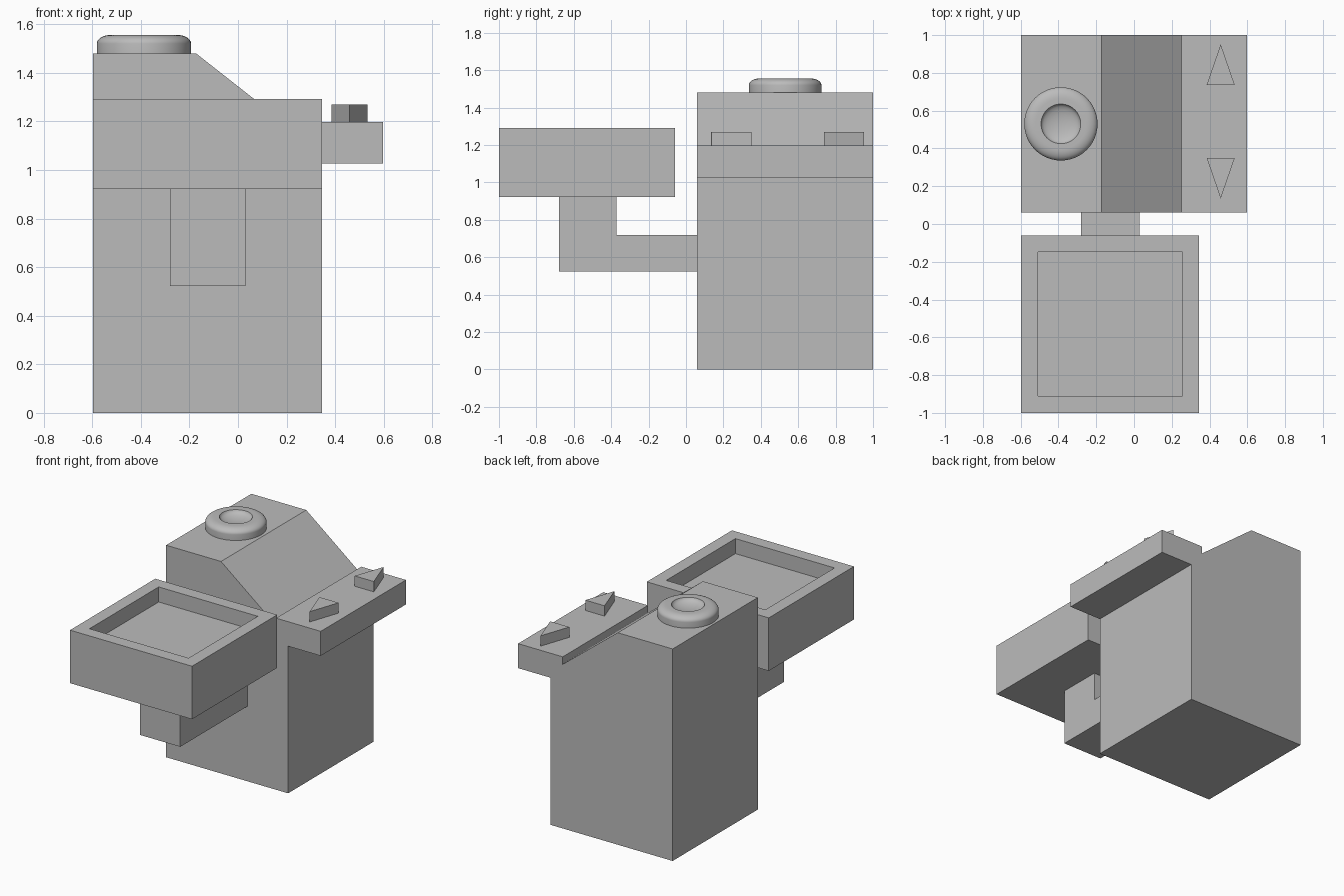
import bpy, bmesh, math
from mathutils import Matrix

if "Cube" in bpy.data.objects:
    bpy.data.objects.remove(bpy.data.objects["Cube"])

grey = bpy.data.materials.new("plain grey")
grey.diffuse_color = (0.5, 0.5, 0.5, 1)
grey.use_nodes = True
grey.node_tree.nodes["Principled BSDF"].inputs["Base Color"].default_value = grey.diffuse_color


def finish(name, bm):
    bmesh.ops.recalc_face_normals(bm, faces=bm.faces)
    me = bpy.data.meshes.new(name)
    bm.to_mesh(me)
    bm.free()
    me.materials.append(grey)
    ob = bpy.data.objects.new(name, me)
    bpy.context.collection.objects.link(ob)
    return ob


def extrude(name, points, vec):
    """Solid made by pushing a flat outline along vec."""
    bm = bmesh.new()
    face = bm.faces.new([bm.verts.new(p) for p in points])
    ext = bmesh.ops.extrude_face_region(bm, geom=[face], use_keep_orig=True)
    moved = [g for g in ext["geom"] if isinstance(g, bmesh.types.BMVert)]
    bmesh.ops.translate(bm, verts=moved, vec=vec)
    return finish(name, bm)


# Main cabinet: sloped top with the overhanging button shelf
cabinet = [(-0.597, 0), (0.345, 0), (0.345, 1.027), (0.597, 1.027), (0.597, 1.198),
           (0.252, 1.198), (0.252, 1.146), (-0.173, 1.48), (-0.597, 1.48)]
extrude("cabinet", [(x, 0.06, z) for x, z in cabinet], (0, 0.94, 0))

# L-shaped arm carrying the tray
arm = [(0.06, 0.523), (-0.68, 0.523), (-0.68, 0.922), (-0.372, 0.922),
       (-0.372, 0.72), (0.06, 0.72)]
extrude("support_arm", [(-0.28, y, z) for y, z in arm], (0.31, 0, 0))

# Tray with a square recess
bm = bmesh.new()
bmesh.ops.create_cube(bm, size=1, matrix=Matrix.Translation((-0.126, -0.53, 1.107))
                      @ Matrix.Diagonal((0.942, 0.94, 0.37, 1)))
top = max(bm.faces, key=lambda f: f.calc_center_median().z)
bmesh.ops.inset_region(bm, faces=[top], thickness=0.125)
ext = bmesh.ops.extrude_face_region(bm, geom=[top])
bmesh.ops.delete(bm, geom=[top], context='FACES_ONLY')
bmesh.ops.translate(bm, verts=[g for g in ext["geom"] if isinstance(g, bmesh.types.BMVert)],
                    vec=(0, 0, -0.105))
finish("tray", bm)

# Arrow buttons, mirrored about the shelf's middle
for name, s in (("up_button", 1), ("down_button", -1)):
    mid = 0.543
    tri = [(0.385, 0.194), (0.533, 0.194), (0.459, 0.408)]
    extrude(name, [(x, mid + s * y, 1.196) for x, y in tri], (0, 0, 0.074))

# Round knob: rounded rim and a dished centre, turned from a profile
profile = [(0, 1.475), (0.194, 1.475), (0.194, 1.52)]
for i in range(1, 9):
    a = math.radians(90 * i / 8)
    profile.append((0.134 + 0.06 * math.cos(a), 1.52 + 0.036 * math.sin(a)))
profile.append((0.105, 1.556))
for i in range(1, 7):
    a = math.radians(90 * i / 6)
    profile.append((0.105 * math.cos(a), 1.556 - 0.035 * math.sin(a)))
bm = bmesh.new()
vs = [bm.verts.new((r, 0, z)) for r, z in profile]
es = [bm.edges.new(p) for p in zip(vs, vs[1:])]
bmesh.ops.spin(bm, geom=vs + es, cent=(0, 0, 0), axis=(0, 0, 1),
               angle=math.tau, steps=48, use_merge=True)
bmesh.ops.remove_doubles(bm, verts=bm.verts, dist=1e-4)
knob = finish("knob", bm)
knob.location = (-0.387, 0.53, 0)
bpy.context.view_layer.objects.active = knob
knob.select_set(True)
bpy.ops.object.shade_smooth_by_angle(angle=math.radians(35))
